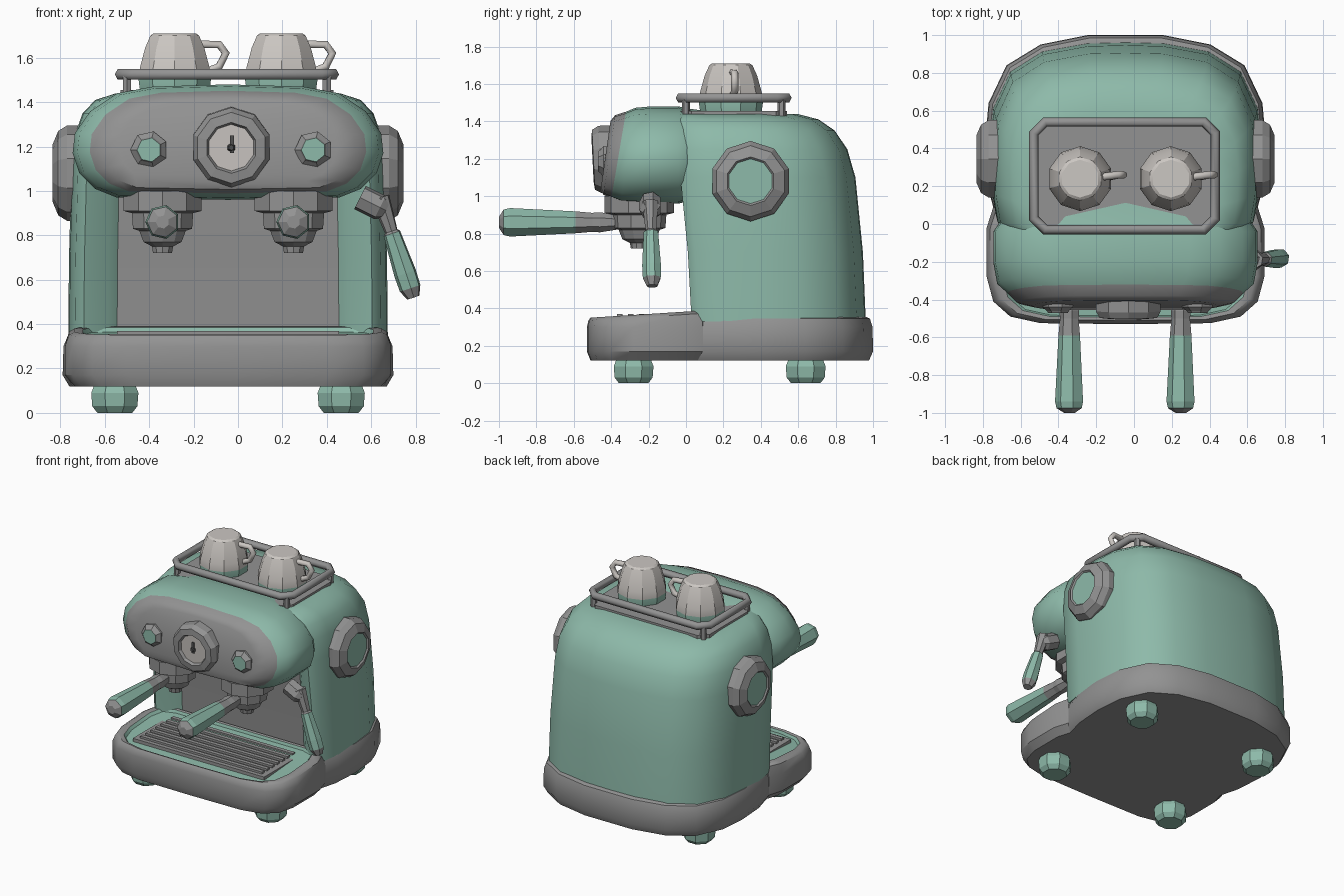
import bpy, bmesh, math
from mathutils import Vector

old = bpy.data.objects.get("Cube")
if old:
    bpy.data.objects.remove(old)

CX = -0.045  # the body's middle


def material(name, r, g, b):
    m = bpy.data.materials.new(name)
    m.use_nodes = True
    m.diffuse_color = (r, g, b, 1)
    m.node_tree.nodes["Principled BSDF"].inputs["Base Color"].default_value = (r, g, b, 1)
    return m


green = material("mint_green", 0.27, 0.49, 0.40)
grey = material("metal_grey", 0.29, 0.29, 0.29)
cream = material("cup_cream", 0.60, 0.57, 0.54)
dark = material("needle_dark", 0.08, 0.08, 0.08)


def finish(obj, angle):
    bpy.ops.object.select_all(action='DESELECT')
    obj.select_set(True)
    bpy.context.view_layer.objects.active = obj
    if angle:
        bpy.ops.object.shade_smooth_by_angle(angle=math.radians(angle))


def loft(name, rings, mats, angle=0):
    """Skin rings of points; mats lists start cap, each band, end cap (last one repeats)."""
    me = bpy.data.meshes.new(name)
    bm = bmesh.new()
    slots = list(dict.fromkeys(mats))
    for m in slots:
        me.materials.append(m)
    pick = lambda i: slots.index(mats[min(i, len(mats) - 1)])
    vs = [[bm.verts.new(p) for p in ring] for ring in rings]
    n = len(vs[0])
    bm.faces.new(vs[0]).material_index = pick(0)
    for i in range(len(vs) - 1):
        for j in range(n):
            k = (j + 1) % n
            f = bm.faces.new((vs[i][j], vs[i][k], vs[i + 1][k], vs[i + 1][j]))
            f.material_index = pick(i + 1)
    bm.faces.new(vs[-1]).material_index = pick(len(vs))
    bmesh.ops.recalc_face_normals(bm, faces=bm.faces)
    bm.to_mesh(me)
    bm.free()
    obj = bpy.data.objects.new(name, me)
    bpy.context.collection.objects.link(obj)
    finish(obj, angle)
    return obj


def lathe(name, profile, loc, axis, n, mats, angle=0):
    """Turn (radius, distance) pairs about an axis."""
    q = Vector(axis).to_track_quat('Z', 'Y')
    rings = []
    for r, h in profile:
        turn = [math.tau * (j + 0.5) / n for j in range(n)]
        rings.append([Vector(loc) + q @ Vector((r * math.cos(a), r * math.sin(a), h)) for a in turn])
    return loft(name, rings, mats, angle)


def box(name, x0, x1, y0, y1, z0, z1, mat):
    corners = ((x0, y0), (x1, y0), (x1, y1), (x0, y1))
    return loft(name, [[(x, y, z) for x, y in corners] for z in (z0, z1)], [mat])


def wire(name, points, radius, mat, cyclic):
    cu = bpy.data.curves.new(name, 'CURVE')
    cu.dimensions = '3D'
    cu.bevel_depth = radius
    cu.bevel_resolution = 1
    cu.use_fill_caps = True
    sp = cu.splines.new('POLY')
    sp.points.add(len(points) - 1)
    for p, co in zip(sp.points, points):
        p.co = (*co, 1)
    sp.use_cyclic_u = cyclic
    cu.materials.append(mat)
    obj = bpy.data.objects.new(name, cu)
    bpy.context.collection.objects.link(obj)
    finish(obj, 0)
    bpy.ops.object.convert(target='MESH')


def mirrored(half):
    """Close a half outline that starts and ends on the middle line."""
    return half + [(-x, y) for x, y in half[-2:0:-1]]


# Housing with a recessed front panel and a domed, rounded back
plan = mirrored([(0, .1), (.5, .1), (.54, .06), (.65, 0), (.69, .04), (.715, .2), (.72, .4), (.70, .6),
                 (.61, .8), (.44, .91), (.2, .955), (0, .96)])
levels = [(.33, 1, 1, .03), (.7, .995, .985, .01), (1.1, .98, .945, -.03), (1.25, .96, .9, -.03),
          (1.35, .91, .83, -.03), (1.41, .83, .74, -.03), (1.44, .7, .62, -.03)]
housing = loft("housing", [[(CX + x * sx, y * sy + shift * (1 - y), z) for x, y in plan]
                           for z, sx, sy, shift in levels], [green], 40)
housing.data.materials.append(grey)
for f in housing.data.polygons:
    if f.normal.y < -.9 and f.center.z < 1.15 and abs(f.center.x - CX) < .4:
        f.material_index = 1

# Brewing head with a bulged grey fascia
front = mirrored([(0, 1.48), (.34, 1.47), (.5, 1.44), (.62, 1.36), (.69, 1.26), (.70, 1.17), (.67, 1.08),
                  (.6, 1.01), (.5, .97), (0, .96)])
steps = [(.12, .9, 0), (0, .96, 0), (-.04, 1, 0), (-.2, 1, .05), (-.31, .97, .15), (-.36, .89, .15),
         (-.41, .82, .12), (-.43, .7, .1)]
loft("brewing_head", [[(CX + x * s, y + (z - 1.22) * tilt, 1.22 + (z - 1.22) * s) for x, z in front]
                      for y, s, tilt in steps], [green] * 6 + [grey], 40)

# Rear plinth and front drip tray
rear = mirrored([(0, .02), (.6, .02), (.69, .05), (.73, .2), (.745, .42), (.725, .64), (.63, .84),
                 (.45, .95), (.2, 1), (0, 1)])
loft("plinth", [[(CX + x * s, .45 + (y - .45) * s, z) for x, y in rear]
                for z, s in ((.12, .96), (.17, 1), (.3, .995), (.345, .97), (.355, .93))], [grey], 40)
tray = mirrored([(0, -.53), (.45, -.525), (.61, -.49), (.70, -.41), (.735, -.28), (.735, -.02),
                 (.70, .09), (.6, .12), (0, .12)])
rim = [(.12, .94), (.17, 1), (.3, 1), (.355, .975), (.37, .94), (.365, .89), (.345, .87)]
loft("drip_tray", [[(CX + x * s, -.2 + (y + .2) * s, z + (.06 * (y + .2) if z > .3 else 0))
                    for x, y in tray] for z, s in rim], [grey] * 6 + [green], 40)
box("drip_plate", CX - .54, CX + .54, -.4, .04, .33, .355, grey)
for i in range(7):
    y = -.37 + i * .06
    box("drip_slat", CX - .5, CX + .5, y, y + .03, .35, .37, grey)

# Feet
for x in (-.555, .465):
    for y in (-.28, .64):
        lathe("foot", [(.085, 0), (.11, .03), (.115, .09), (.09, .15)], (x, y, 0), (0, 0, 1), 8, [green])

# Round side caps
for x, s in ((-.69, -1), (.60, 1)):
    lathe("side_cap", [(.215, 0), (.215, .08), (.19, .12), (.13, .145), (.12, .135)], (x, .345, 1.08),
          (s, 0, 0), 10, [grey] * 5 + [green])

# Pressure gauge and two knobs on the fascia
lathe("gauge", [(.18, 0), (.18, .08), (.16, .115), (.115, .12), (.105, .1)], (-.03, -.38, 1.2),
      (0, -1, -.05), 10, [grey] * 5 + [cream])
box("gauge_needle", -.036, -.018, -.492, -.484, 1.17, 1.25, dark)
lathe("gauge_pin", [(.02, 0), (.012, .02)], (-.03, -.48, 1.195), (0, -1, 0), 6, [dark])
for x in (-.4, .34):
    lathe("knob", [(.085, 0), (.085, .07), (.062, .09), (.055, .1)], (x, -.37, 1.185),
          (0, -1, 0), 7, [grey] * 4 + [green])

# Brew groups with filter holders and handles
for x in (-.34, .25):
    lathe("brew_group", [(.185, 0), (.185, .09), (.145, .1), (.14, .17), (.11, .18), (.09, .23), (.05, .25),
                         (.045, .28)], (x, -.25, 1), (0, 0, -1), 10, [grey])
    lathe("filter_handle", [(.04, 0), (.035, .13), (.05, .14), (.06, .25), (.078, .6), (.07, .635),
                            (.03, .66)], (x, -.34, .86), (0, -1, .0), 7,
          [grey] * 4 + [green] * 2 + [grey])
    lathe("handle_collar", [(.035, 0), (.055, .12), (.052, .16), (.05, .17)], (x, -.34, .86), (0, -1, 0), 7,
          [grey, grey, grey, green])

# Steam lever
lathe("lever_pivot", [(.06, 0), (.06, .1), (.04, .13)], (.55, -.19, .97), (1, 0, -.5), 7, [grey])
low, high = Vector((.79, -.18, .52)), Vector((.64, -.19, .97))
lathe("steam_lever", [(.045, 0), (.03, .16), (.04, .17), (.052, .36), (.05, .43), (.03, .475)], high,
      low - high, 7, [grey] * 3 + [green] * 2 + [grey])

# Cup rack on the roof
x0, x1, y0, y1, c = -.53, .43, -.03, .54, .06
corners = [(x0 + c, y0), (x1 - c, y0), (x1, y0 + c), (x1, y1 - c),
           (x1 - c, y1), (x0 + c, y1), (x0, y1 - c), (x0, y0 + c)]
loft("rack_plate", [[(x, y, z) for x, y in corners] for z in (1.38, 1.455)], [grey])
wire("rack_rail", [(x, y, 1.525) for x, y in corners], .027, grey, True)
for x in (x0 + .03, x1 - .03):
    for y in (y0 + .03, y1 - .03):
        lathe("rack_post", [(.022, 0), (.022, .12)], (x, y, 1.41), (0, 0, 1), 6, [grey])

# Upturned cups
for x in (-.285, .195):
    lathe("cup", [(.165, 0), (.172, .05), (.165, .1), (.14, .19), (.115, .245), (.1, .255)],
          (x, .24, 1.455), (0, 0, 1), 10, [green, green, cream], 25)
    wire("cup_handle", [(x + .12, .25, 1.66), (x + .2, .26, 1.66), (x + .23, .26, 1.62),
                        (x + .2, .26, 1.56), (x + .15, .25, 1.54)], .02, cream, False)
